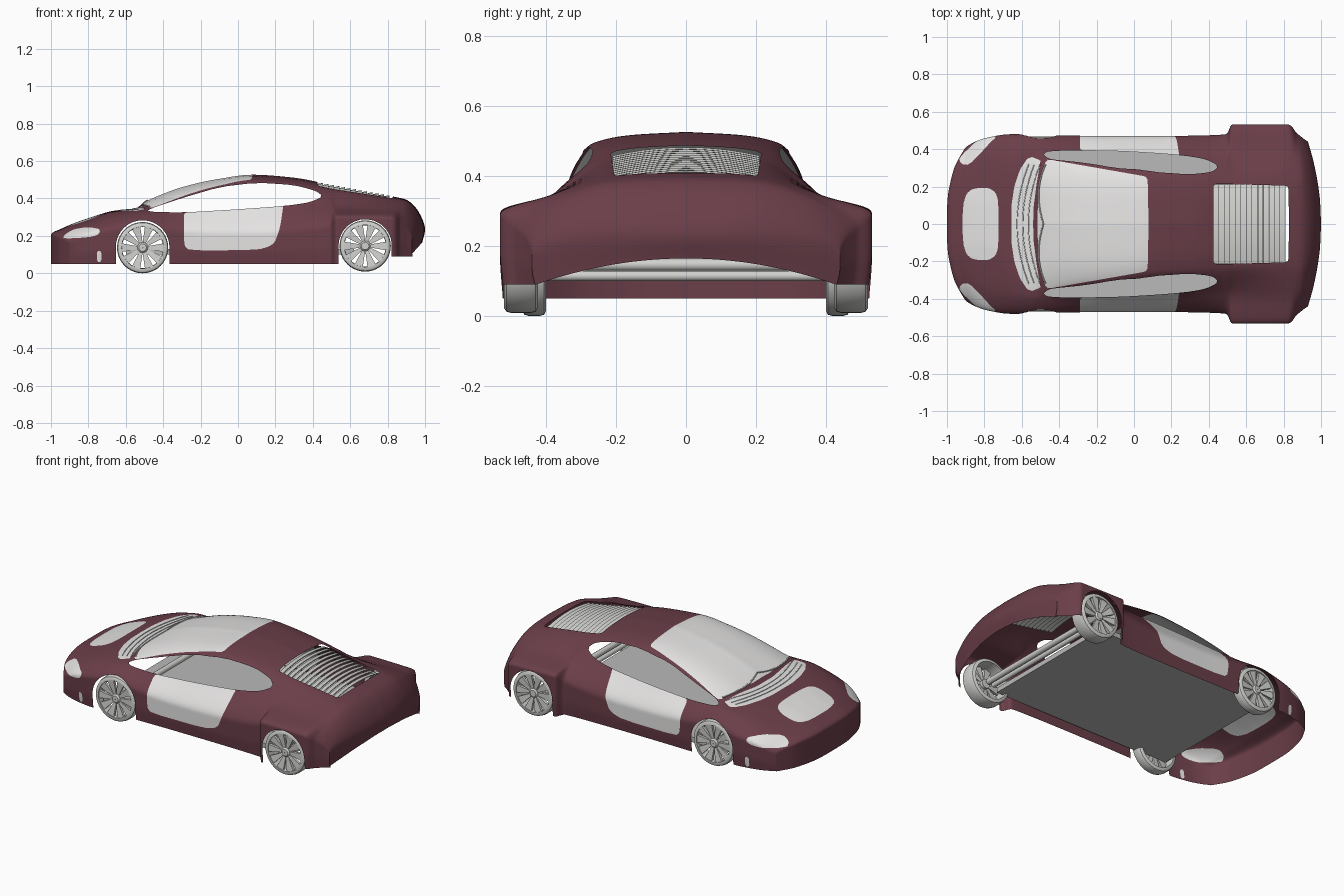
import bpy, bmesh, math
from mathutils import Vector
from mathutils.bvhtree import BVHTree

if "Cube" in bpy.data.objects:
    bpy.data.objects.remove(bpy.data.objects["Cube"])


def material(name, r, g, b):
    m = bpy.data.materials.new(name)
    m.diffuse_color = (r, g, b, 1)
    m.use_nodes = True
    m.node_tree.nodes["Principled BSDF"].inputs["Base Color"].default_value = m.diffuse_color
    return m


MAROON = material("maroon paint", .145, .048, .066)
PALE = material("pale panel", .79, .78, .775)
METAL = material("grey metal", .64, .64, .62)
FLOOR = material("floor grey", .49, .49, .49)


def pchip(pts, n):
    """Monotone cubic through points, n samples per span."""
    pts = [Vector(p) for p in pts]
    d = [b - a for a, b in zip(pts, pts[1:])]
    m = [d[0]]
    for a, b in zip(d, d[1:]):
        m.append(Vector([2 * p * q / (p + q) if p * q > 0 else 0 for p, q in zip(a, b)]))
    m.append(d[-1])
    out = []
    for i in range(len(d)):
        for k in range(n):
            t = k / n
            out.append(pts[i] + d[i] * (3 * t * t - 2 * t ** 3)
                       + m[i] * (t ** 3 - 2 * t * t + t) + m[i + 1] * (t ** 3 - t * t))
    return out + [pts[-1]]


def grid_bm(rows, loop=False):
    bm = bmesh.new()
    vs = [[bm.verts.new(p) for p in r] for r in rows]
    for i in range(len(vs) if loop else len(vs) - 1):
        a, b = vs[i], vs[(i + 1) % len(vs)]
        for j in range(len(a) - 1):
            bm.faces.new((a[j], b[j], b[j + 1], a[j + 1]))
    return bm


def finish(bm, name, mats, angle=35):
    me = bpy.data.meshes.new(name)
    bm.to_mesh(me)
    bm.free()
    ob = bpy.data.objects.new(name, me)
    bpy.context.collection.objects.link(ob)
    for m in mats:
        me.materials.append(m)
    bpy.ops.object.select_all(action='DESELECT')
    ob.select_set(True)
    bpy.context.view_layer.objects.active = ob
    bpy.ops.object.shade_smooth_by_angle(angle=math.radians(angle))
    return ob


def outline(axis, pts, rounds=2):
    """Signed distance to a rounded outline in the x/axis plane."""
    for _ in range(rounds):
        new = []
        for a, b in zip(pts, pts[1:] + pts[:1]):
            new += [(a[0] * .8 + b[0] * .2, a[1] * .8 + b[1] * .2),
                    (a[0] * .2 + b[0] * .8, a[1] * .2 + b[1] * .8)]
        pts = new
    segs = list(zip(pts, pts[1:] + pts[:1]))
    lo = [min(p[k] for p in pts) - .05 for k in (0, 1)]
    hi = [max(p[k] for p in pts) + .05 for k in (0, 1)]

    def f(co):
        x, y = co.x, co[axis]
        if not (lo[0] < x < hi[0] and lo[1] < y < hi[1]):
            return 1
        best, inside = 9, False
        for (ax, ay), (bx, by) in segs:
            dx, dy = bx - ax, by - ay
            t = max(0, min(1, ((x - ax) * dx + (y - ay) * dy) / (dx * dx + dy * dy + 1e-12)))
            best = min(best, math.hypot(x - ax - t * dx, y - ay - t * dy))
            if (ay > y) != (by > y) and x < ax + (y - ay) * dx / dy:
                inside = not inside
        return -best if inside else best
    return f


def arch(cx, cz, r):
    return lambda co: math.hypot(co.x - cx, max(co.z - cz, 0)) - r


def cut(bm, f):
    """Cut the mesh along f = 0 and return the faces inside."""
    val = {v: f(v.co) for v in bm.verts}
    new = []
    for e in list(bm.edges):
        a, b = e.verts
        fa, fb = val[a], val[b]
        if fa * fb < 0:
            new.append(bmesh.utils.edge_split(e, a, fa / (fa - fb))[1])
    if new:
        bmesh.ops.connect_verts(bm, verts=new)
    return [fc for fc in bm.faces if f(fc.calc_center_median()) < 0]


# Body stations: x, top z, roof edge y z, waist y z, flank y z
STATIONS = [
    (-1.0, .20, .15, .198, .30, .188, .41, .15),
    (-.93, .245, .15, .242, .31, .222, .43, .17),
    (-.80, .295, .16, .289, .34, .268, .46, .205),
    (-.66, .335, .24, .33, .37, .31, .48, .23),
    (-.55, .347, .30, .34, .385, .327, .48, .25),
    (-.50, .38, .33, .345, .385, .33, .477, .25),
    (-.30, .46, .315, .412, .39, .33, .472, .22),
    (-.10, .505, .285, .468, .388, .338, .47, .21),
    (.08, .527, .26, .497, .38, .348, .47, .21),
    (.30, .511, .245, .482, .365, .362, .472, .22),
    (.49, .474, .23, .450, .36, .364, .48, .25),
    (.53, .467, .228, .443, .38, .348, .532, .295),
    (.82, .412, .22, .40, .39, .345, .532, .29),
    (.90, .393, .22, .383, .38, .33, .487, .25),
    (.965, .33, .20, .325, .34, .295, .455, .22),
    (1.0, .235, .20, .232, .33, .22, .44, .18),
]
sections = []
for s, zt, w1, z1, w2, z2, w3, z3 in STATIONS:
    zb = .05 if s < .7 else .09
    front = .10 * max(0, (-.75 - s) / .25) ** 1.5
    rear = .07 * max(0, (s - .82) / .18)
    prof = [(0, zt), (w1 * .6, zt - .3 * (zt - z1)), (w1, z1), (w2, z2),
            (w3, z3), (w3, (z3 + zb) / 2), (w3 - .008, zb)]
    sections.append(pchip([(s + front * (y / w3) ** 3 - rear * (y / w3) ** 2, y, z)
                           for y, z in prof], 9))
# nose wall and tail skirt
sections.insert(0, [Vector((p.x, p.y, .05)) for p in sections[0]])
sections.append([Vector((p.x - .015, p.y, min(p.z, .165 - .075 * min(1, (p.y / .43) ** 2))))
                 for p in sections[-1]])
cols = [pchip(c, 11) for c in zip(*sections)]
bm = grid_bm(list(zip(*cols)))
bmesh.ops.remove_doubles(bm, verts=bm.verts, dist=1e-5)
surface = BVHTree.FromBMesh(bm)

# Wheel arches, side window and engine opening are holes
holes = [
    arch(-.51, .14, .143), arch(.68, .147, .142),
    outline(2, [(-.49, .338), (-.46, .328), (-.29, .325), (0, .342), (.25, .36), (.38, .378),
                (.455, .41), (.42, .44), (.3, .472), (.1, .485), (-.1, .461), (-.3, .402)], 1),
    outline(1, [(.425, -.1), (.425, .205), (.435, .215), (.815, .205), (.825, .195), (.832, -.1)], 0),
]
for f in holes:
    bmesh.ops.delete(bm, geom=cut(bm, f), context='FACES')
# Pale panels: door, windscreen, cowl, bonnet panel, headlight, fog light
panels = [
    outline(2, [(-.29, .36), (-.29, .15), (-.26, .122), (.1, .124), (.19, .15), (.225, .24),
                (.245, .38)], 1),
    outline(1, [(-.515, -.1), (-.515, .08), (-.50, .22), (-.475, .33), (-.455, .345), (.06, .255),
                (.073, .24), (.08, -.1)], 0),
    outline(1, [(-.657, -.1), (-.655, .1), (-.64, .2), (-.61, .29), (-.57, .35), (-.545, .358),
                (-.50, .34), (-.52, .22), (-.538, .08), (-.54, -.1)], 0),
    outline(1, [(-.918, -.1), (-.915, .1), (-.895, .165), (-.86, .19), (-.78, .195), (-.74, .17),
                (-.725, .12), (-.722, -.1)], 1),
    outline(2, [(-.935, .185), (-.93, .205), (-.88, .236), (-.8, .248), (-.735, .236),
                (-.745, .205), (-.8, .192)], 1),
    outline(2, [(-.755, .12), (-.73, .12), (-.73, .06), (-.755, .06)]),
]
for f in panels:
    for face in cut(bm, f):
        face.material_index = 1
body = finish(bm, "body_shell", [MAROON, PALE], 40)
mir = body.modifiers.new("mirror", 'MIRROR')
mir.use_axis = (False, True, False)


def tube(name, pts, r, mat):
    cu = bpy.data.curves.new(name, 'CURVE')
    cu.dimensions = '3D'
    cu.bevel_depth = r
    cu.bevel_resolution = 3
    cu.use_fill_caps = True
    sp = cu.splines.new('POLY')
    sp.points.add(len(pts) - 1)
    for p, q in zip(sp.points, pts):
        p.co = (*q, 1)
    cu.materials.append(mat)
    ob = bpy.data.objects.new(name, cu)
    bpy.context.collection.objects.link(ob)
    return ob


def on_body(x, y, lift):
    hit = surface.ray_cast(Vector((x, abs(y) + .001, 1)), Vector((0, 0, -1)))[0]
    return (x, y, hit.z + lift)


# Cowl slats and wipers
for k, x0 in enumerate((-.625, -.595, -.565)):
    tube("cowl_slat_%d" % k, [on_body(x0 + .07 * (y / .34) ** 2, y, .001)
                              for y in [-.32 + .04 * i for i in range(17)]], .0025, PALE)
for side in (-1, 1):
    tube("wiper", [on_body(-.485 - .05 * math.sin(math.pi * min(1, t * .6)) + .06 * t * t,
                           side * .32 * t, .002) for t in [i / 10 for i in range(11)]], .004, METAL)

# Rear louvre slats
for i in range(13):
    x = .425 + .0296 * i
    z = .484 - .185 * (x - .425)
    ys = [-.21 + .042 * k for k in range(11)]
    bm = grid_bm([[(x + dx, y, z + dz - .024 * (y / .21) ** 2) for y in ys]
                  for dx, dz in ((0, -.006), (.029, -.001), (.029, -.006), (0, -.010))], True)
    bmesh.ops.holes_fill(bm, edges=bm.edges)
    bmesh.ops.recalc_face_normals(bm, faces=bm.faces)
    finish(bm, "louvre_slat_%d" % i, [METAL], 30)

# Floor pan
bm = bmesh.new()
bmesh.ops.create_cube(bm, size=1)
for v in bm.verts:
    v.co = Vector((.01 + v.co.x * 1.22, v.co.y * .9, .115 + v.co.z * .03))
finish(bm, "floor_pan", [FLOOR])

# Axles
tube("rear_axle", [(.68, -.45, .147), (.68, .45, .147)], .018, METAL)
tube("rear_axle_brace", [(.67, -.42, .115), (.67, .42, .115)], .015, METAL)
tube("front_axle", [(-.51, -.42, .137), (-.51, .42, .137)], .018, METAL)


def revolve(profile, n):
    return grid_bm([[(r * math.cos(2 * math.pi * i / n), y, r * math.sin(2 * math.pi * i / n))
                     for r, y in profile] for i in range(n)], True)


def wheel(name, x, y, z, half, side):
    # tyre and rim ring
    prof = [(.112, half), (.124, half), (.133, half - .006), (.137, half - .02),
            (.137, .02 - half), (.133, .006 - half), (.122, -half), (.114, -half),
            (.110, 0), (.112, half)]
    bm = revolve(prof, 40)
    # hub
    hub = revolve([(.001, half - .004), (.02, half - .004), (.028, half - .012),
                   (.028, 0), (.001, 0)], 20)
    me = bpy.data.meshes.new("hub_tmp")
    hub.to_mesh(me)
    hub.free()
    bm.from_mesh(me)
    bpy.data.meshes.remove(me)
    # ten tapered spokes
    for k in range(10):
        a = 2 * math.pi * k / 10
        c, s = math.cos(a), math.sin(a)
        g = bmesh.ops.create_cube(bm, size=1)
        for v in g['verts']:
            out = v.co.x > 0
            r = .115 if out else .022
            w = v.co.z * (.047 if out else .015)
            d = (half - .005 if out else half - .014) + (0 if v.co.y > 0 else -.016)
            v.co = Vector((r * c - w * s, d, r * s + w * c))
    bmesh.ops.remove_doubles(bm, verts=bm.verts, dist=1e-5)
    for v in bm.verts:
        v.co = Vector((x + v.co.x, side * (y + v.co.y), z + v.co.z))
    bmesh.ops.recalc_face_normals(bm, faces=bm.faces)
    finish(bm, name, [METAL], 35)


for side, tag in ((-1, "right"), (1, "left")):
    wheel("front_wheel_" + tag, -.51, .434, .137, .034, side)
    wheel("rear_wheel_" + tag, .68, .472, .146, .048, side)
